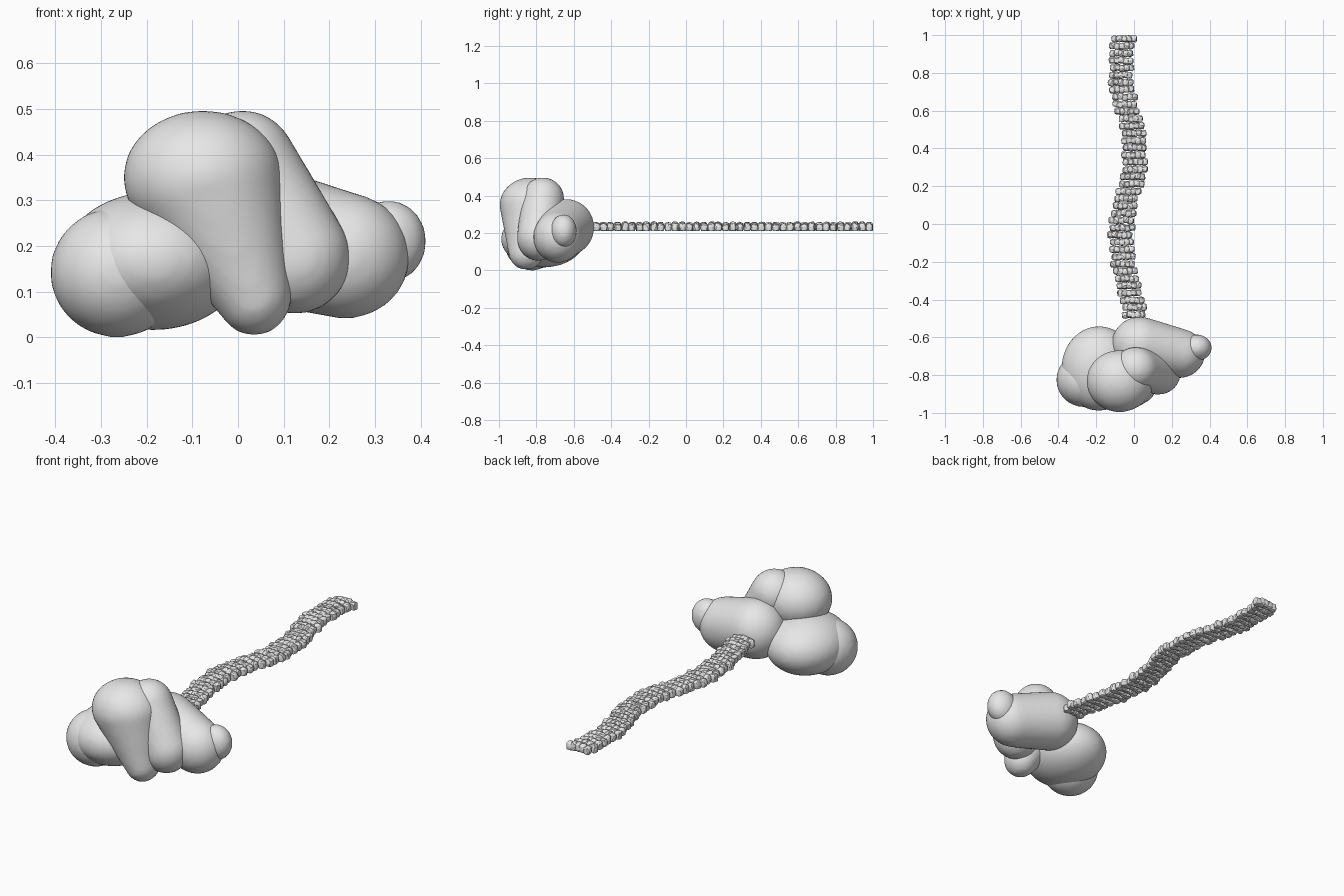
import bpy, bmesh, math, random
from mathutils import Vector, Matrix

random.seed(4)
cube = bpy.data.objects.get("Cube")
if cube:
    bpy.data.objects.remove(cube, do_unlink=True)

grey = bpy.data.materials.new("light_grey")
grey.use_nodes = True
grey.diffuse_color = (0.8, 0.8, 0.8, 1)
grey.node_tree.nodes["Principled BSDF"].inputs["Base Color"].default_value = (0.8, 0.8, 0.8, 1)


def make_object(name, bm):
    mesh = bpy.data.meshes.new(name)
    bm.to_mesh(mesh)
    bm.free()
    mesh.materials.append(grey)
    obj = bpy.data.objects.new(name, mesh)
    bpy.context.collection.objects.link(obj)
    return obj


def puff(name, *knots):
    """Soft cloud lobe: ellipsoids swept between (centre, radii) knots and fused."""
    bm = bmesh.new()
    pairs = list(zip(knots, knots[1:])) or [(knots[0], knots[0])]
    for (c0, r0), (c1, r1) in pairs:
        steps = 1 if c0 == c1 else 9
        for i in range(steps):
            t = i / max(steps - 1, 1)
            centre = Vector(c0).lerp(Vector(c1), t)
            radii = Vector(r0).lerp(Vector(r1), t)
            matrix = Matrix.Translation(centre) @ Matrix.Diagonal((*radii, 1))
            bmesh.ops.create_icosphere(bm, subdivisions=4, radius=1, matrix=matrix)
    obj = make_object(name, bm)
    fuse = obj.modifiers.new("fuse", 'REMESH')
    fuse.mode = 'VOXEL'
    fuse.voxel_size = 0.014
    fuse.use_smooth_shade = True
    soften = obj.modifiers.new("soften", 'SMOOTH')
    soften.factor = 0.5
    soften.iterations = 10


# Cloud lobes
puff("left_end_puff", ((-0.265, -0.825, 0.142), (0.147, 0.145, 0.143)))
puff("left_body_puff", ((-0.185, -0.765, 0.167), (0.2, 0.225, 0.152)))
puff("top_puff",
     ((-0.077, -0.832, 0.35), (0.175, 0.165, 0.147)),
     ((0.035, -0.855, 0.097), (0.085, 0.095, 0.095)))
puff("top_rear_puff",
     ((0.01, -0.765, 0.38), (0.118, 0.115, 0.118)),
     ((0.125, -0.79, 0.175), (0.123, 0.115, 0.125)))
puff("rear_puff",
     ((0.03, -0.64, 0.23), (0.15, 0.15, 0.152)),
     ((0.235, -0.685, 0.178), (0.142, 0.132, 0.138)))
puff("right_end_puff", ((0.33, -0.655, 0.21), (0.084, 0.072, 0.092)))


# Winding path of rough, arched stone rows
def path_x(y):
    return -0.033 + 0.037 * math.cos(math.tau * (y - 0.37) / 0.9)


bm = bmesh.new()
rows, lumps = 39, 5
pitch = 1.5 / rows
for row in range(rows):
    y = -0.5 + pitch * (row + 0.5)
    shift = random.uniform(-0.008, 0.008)
    half = random.uniform(0.056, 0.066)
    height = random.uniform(0.022, 0.027)
    for k in range(lumps):
        across = 2 * k / (lumps - 1) - 1
        centre = Vector((path_x(y) + shift + across * half * 0.76,
                         y + random.uniform(-0.003, 0.003),
                         0.236 - 0.008 * across ** 2))
        verts = bmesh.ops.create_icosphere(bm, subdivisions=2, radius=1)["verts"]
        for v in verts:
            # Squared-off, chipped stone
            p = Vector([math.copysign(abs(c) ** 0.65, c) for c in v.co])
            p *= random.uniform(0.88, 1.08)
            v.co = centre + Vector((p.x * 0.019, p.y * pitch * 0.5, p.z * height))
            v.co.z = max(v.co.z, 0.21)
            v.co.y = min(v.co.y, 1.0)
make_object("stone_path", bm)
